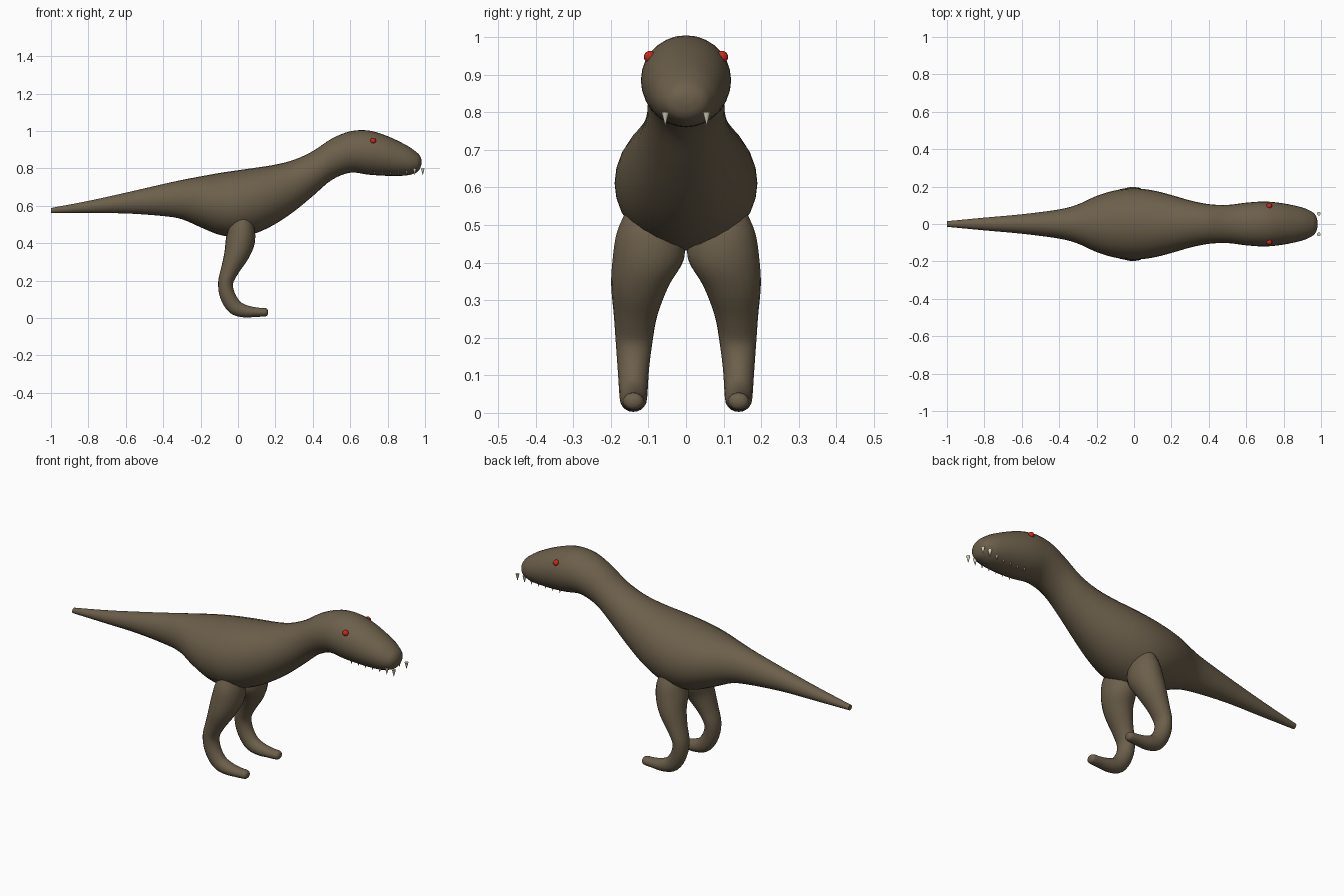
import bpy, bmesh, math
from mathutils import Matrix, Vector

cube = bpy.data.objects.get("Cube")
if cube:
    bpy.data.objects.remove(cube, do_unlink=True)


def material(name, color):
    m = bpy.data.materials.new(name)
    m.use_nodes = True
    m.diffuse_color = (*color, 1)
    m.node_tree.nodes["Principled BSDF"].inputs["Base Color"].default_value = (*color, 1)
    return m


skin = material("brown skin", (0.15, 0.115, 0.07))
red = material("red eye", (0.6, 0.02, 0.01))
ivory = material("ivory tooth", (0.7, 0.65, 0.5))


def finish(bm, name, mat, angle=60):
    bmesh.ops.recalc_face_normals(bm, faces=bm.faces)
    mesh = bpy.data.meshes.new(name)
    bm.to_mesh(mesh)
    bm.free()
    mesh.materials.append(mat)
    obj = bpy.data.objects.new(name, mesh)
    bpy.context.collection.objects.link(obj)
    bpy.ops.object.select_all(action='DESELECT')
    obj.select_set(True)
    bpy.context.view_layer.objects.active = obj
    bpy.ops.object.shade_smooth_by_angle(angle=math.radians(angle))


def smooth_rows(rows, steps):
    """Catmull-Rom interpolation of rows of numbers."""
    pts = [rows[0]] + rows + [rows[-1]]
    out = []
    for a, b, c, d in zip(pts, pts[1:], pts[2:], pts[3:]):
        for k in range(steps):
            t = k / steps
            out.append([0.5 * (2 * q + (r - p) * t + (2 * p - 5 * q + 4 * r - s) * t * t
                               + (3 * q - p - 3 * r + s) * t ** 3)
                        for p, q, r, s in zip(a, b, c, d)])
    return out + [list(rows[-1])]


def loft(name, sections, sides):
    """Skin rings given as (centre, up direction, up radius, side radius)."""
    bm = bmesh.new()
    rings = []
    for centre, up, r_up, r_side in sections:
        ring = []
        for i in range(sides):
            a = 2 * math.pi * i / sides
            ring.append(bm.verts.new(centre + up * (r_up * math.cos(a))
                                     + Vector((0, r_side * math.sin(a), 0))))
        rings.append(ring)
    for r, s in zip(rings, rings[1:]):
        for i in range(sides):
            j = (i + 1) % sides
            bm.faces.new((r[i], r[j], s[j], s[i]))
    bm.faces.new(rings[0])
    bm.faces.new(rings[-1])
    finish(bm, name, skin)


# Tail, trunk, neck and head: x, underside, top, half width
profile = [
    (-1.0, .56, .588, .015), (-.8, .56, .626, .034), (-.6, .559, .67, .052),
    (-.4, .545, .716, .078), (-.3, .528, .738, .105), (-.2, .485, .757, .15),
    (-.1, .445, .775, .18), (0, .432, .79, .19), (.1, .455, .804, .18),
    (.2, .503, .82, .155), (.3, .57, .846, .126), (.4, .652, .892, .106),
    (.5, .737, .958, .102), (.6, .777, .998, .114), (.7, .766, 1.002, .12),
    (.8, .76, .972, .11), (.9, .762, .924, .088), (.95, .776, .89, .066),
    (.97, .793, .871, .048), (.979, .816, .853, .026), (.981, .829, .842, .01)]
loft("body", [(Vector((x, 0, (lo + hi) / 2)), Vector((0, 0, 1)), (hi - lo) / 2, w)
              for x, lo, hi, w in smooth_rows(profile, 4)], 28)

# Legs: x, y, z of the centre line, radius in the side plane, sideways radius
leg_path = [
    (.025, .1, .535, .045, .06), (.021, .098, .48, .069, .086), (.012, .1, .41, .078, .095),
    (-.008, .122, .34, .067, .077), (-.042, .134, .26, .049, .058), (-.066, .138, .19, .04, .049),
    (-.056, .14, .12, .041, .042), (-.018, .14, .06, .041, .038), (.035, .14, .037, .034, .036),
    (.1, .14, .031, .025, .031), (.143, .14, .031, .023, .027), (.156, .14, .031, .017, .02),
    (.161, .14, .031, .007, .008)]
rows = smooth_rows(leg_path, 4)
for label, side in (("left", 1), ("right", -1)):
    sections = []
    for i, (x, y, z, r_up, r_side) in enumerate(rows):
        a, b = rows[max(i - 1, 0)], rows[min(i + 1, len(rows) - 1)]
        up = Vector((a[2] - b[2], 0, b[0] - a[0])).normalized()
        sections.append((Vector((x, side * y, z)), up, r_up, r_side))
    loft(label + "_leg", sections, 20)

    # Eye
    bm = bmesh.new()
    bmesh.ops.create_uvsphere(bm, u_segments=16, v_segments=10, radius=.016,
                              matrix=Matrix.Translation((.723, side * .096, .947)))
    finish(bm, label + "_eye", red)

    # Row of teeth pointing down
    bm = bmesh.new()
    for k in range(7):
        bmesh.ops.create_cone(bm, cap_ends=True, segments=10, depth=.036,
                              radius1=.0006, radius2=.01,
                              matrix=Matrix.Translation((.988 - .043 * k, side * .055, .782)))
    finish(bm, label + "_teeth", ivory, 40)
